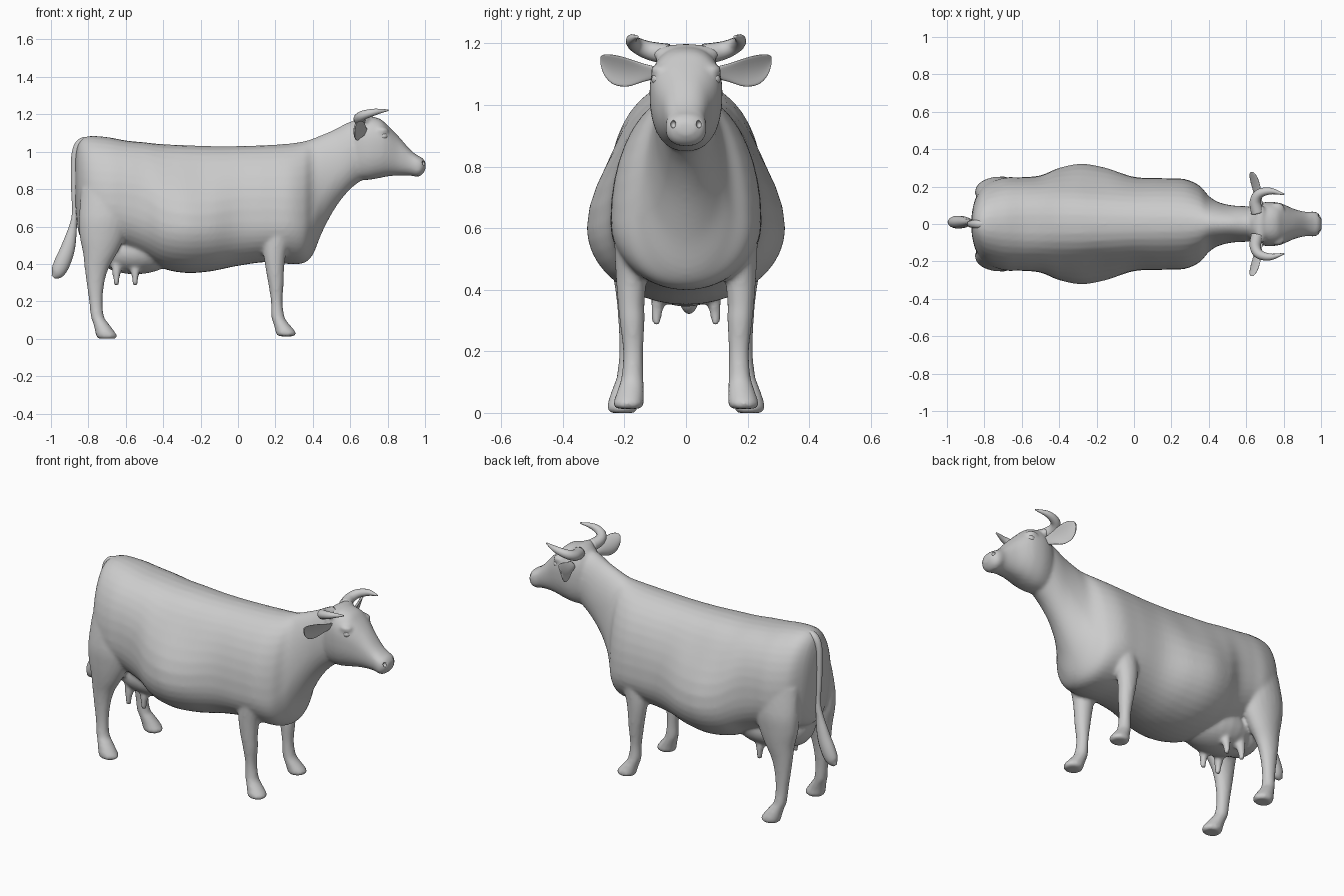
import bpy, bmesh, math
from mathutils import Vector, Matrix


def smooth_stations(rows, steps):
    """Catmull-Rom interpolation through rows of numbers."""
    out = []
    for i in range(len(rows) - 1):
        a, b, c, d = (rows[max(i - 1, 0)], rows[i], rows[i + 1], rows[min(i + 2, len(rows) - 1)])
        for k in range(steps):
            t = k / steps
            out.append([0.5 * (2 * q + (r - p) * t + (2 * p - 5 * q + 4 * r - s) * t * t
                               + (3 * q - p - 3 * r + s) * t ** 3)
                        for p, q, r, s in zip(a, b, c, d)])
    out.append(list(rows[-1]))
    return out


def loft(bm, rings):
    """Skin a list of point rings and cap both ends."""
    vr = [[bm.verts.new(p) for p in ring] for ring in rings]
    n = len(vr[0])
    for a, b in zip(vr, vr[1:]):
        for i in range(n):
            bm.faces.new((a[i], a[(i + 1) % n], b[(i + 1) % n], b[i]))
    bm.faces.new(vr[0][::-1])
    bm.faces.new(vr[-1])


def angles(n):
    return [2 * math.pi * i / n for i in range(n)]


def sup(v, n):
    return math.copysign(abs(v) ** (2 / n), v)


def torso_ring(x, top, bottom, w, mid, n):
    """Superellipse section; the flanks above the belly are hollowed."""
    hollow = 0.15 * math.exp(-((x + 0.24) / 0.22) ** 2)
    ring = []
    for a in angles(40):
        s, c = math.sin(a), math.cos(a)
        h = top - mid if s > 0 else mid - bottom
        k = 1 - hollow * math.sin(2 * a) ** 2 if s > 0 else 1
        ring.append((x, k * w * sup(c, n), mid + h * sup(s, n)))
    return ring


def limb_ring(x, y, z, rx, ry):
    return [(x + rx * math.cos(a), y + ry * math.sin(a), z) for a in angles(24)]


def ear_ring(y, x, z, h, t):
    return [(x + t * math.sin(a) + 0.3 * h * (math.cos(a) ** 2 - 0.5) + 0.4 * h * math.cos(a),
             y, z + h * math.cos(a)) for a in angles(20)]


def tube(bm, path, steps=6, sides=14):
    """Round tube along rows of x, y, z, radius."""
    rows = smooth_stations(path, steps)
    pts = [Vector(r[:3]) for r in rows]
    side, rings = None, []
    for i, p in enumerate(pts):
        t = (pts[min(i + 1, len(pts) - 1)] - pts[max(i - 1, 0)]).normalized()
        if side is None:
            side = t.orthogonal().normalized()
        side = (side - t * side.dot(t)).normalized()
        up = t.cross(side)
        rings.append([p + rows[i][3] * (side * math.cos(a) + up * math.sin(a)) for a in angles(sides)])
    loft(bm, rings)


def ellipsoid(bm, centre, radii):
    m = Matrix.Translation(centre) @ Matrix.Diagonal((*radii, 1))
    bmesh.ops.create_uvsphere(bm, u_segments=24, v_segments=16, radius=1, matrix=m)


def flip(rows, s, axis=1):
    return [[v * s if i == axis else v for i, v in enumerate(r)] for r in rows]


def finish(name, bm):
    bmesh.ops.recalc_face_normals(bm, faces=bm.faces)
    me = bpy.data.meshes.new(name)
    bm.to_mesh(me)
    bm.free()
    for p in me.polygons:
        p.use_smooth = True
    ob = bpy.data.objects.new(name, me)
    bpy.context.collection.objects.link(ob)
    return ob


# Torso and neck: x, top, bottom, half width, height of widest point, squareness
TORSO = [
    (-0.868, 0.98, 0.70, 0.05, 0.86, 2), (-0.85, 1.05, 0.56, 0.13, 0.78, 2.1),
    (-0.80, 1.083, 0.52, 0.207, 0.74, 2.1), (-0.70, 1.078, 0.49, 0.247, 0.72, 2.15),
    (-0.60, 1.06, 0.47, 0.25, 0.71, 2.3), (-0.50, 1.05, 0.43, 0.26, 0.68, 2.3),
    (-0.40, 1.04, 0.375, 0.30, 0.62, 2.1), (-0.28, 1.035, 0.352, 0.322, 0.60, 2),
    (-0.15, 1.03, 0.36, 0.30, 0.60, 2), (0, 1.03, 0.39, 0.252, 0.62, 2.1),
    (0.15, 1.035, 0.41, 0.245, 0.62, 2.1), (0.27, 1.043, 0.40, 0.24, 0.62, 2.05),
    (0.35, 1.055, 0.405, 0.205, 0.61, 2.05), (0.40, 1.07, 0.45, 0.15, 0.66, 2),
    (0.45, 1.09, 0.57, 0.118, 0.78, 2), (0.52, 1.12, 0.70, 0.10, 0.88, 2),
    (0.60, 1.16, 0.80, 0.095, 0.96, 2.1), (0.68, 1.17, 0.86, 0.09, 1.02, 2.1)]
HEAD = [
    (0.60, 1.13, 0.86, 0.07, 1.0, 2.2), (0.64, 1.185, 0.85, 0.10, 1.03, 2.3),
    (0.70, 1.19, 0.85, 0.117, 1.04, 2.4), (0.76, 1.175, 0.86, 0.116, 1.04, 2.4),
    (0.80, 1.14, 0.868, 0.105, 1.03, 2.4), (0.86, 1.08, 0.873, 0.079, 0.98, 2.3),
    (0.92, 1.012, 0.872, 0.065, 0.945, 2.3), (0.96, 0.98, 0.866, 0.067, 0.925, 2.4),
    (0.985, 0.967, 0.878, 0.057, 0.925, 2.4), (1.003, 0.945, 0.905, 0.03, 0.925, 2)]
# Legs: x, y, z, radius in x, radius in y
HIND_LEG = [
    (-0.70, 0.15, 0.80, 0.14, 0.08), (-0.715, 0.17, 0.65, 0.135, 0.082),
    (-0.725, 0.172, 0.55, 0.122, 0.077), (-0.737, 0.177, 0.46, 0.092, 0.062),
    (-0.755, 0.18, 0.38, 0.065, 0.047), (-0.762, 0.182, 0.30, 0.048, 0.038),
    (-0.76, 0.185, 0.20, 0.036, 0.032), (-0.752, 0.19, 0.12, 0.035, 0.035),
    (-0.735, 0.197, 0.085, 0.04, 0.04), (-0.715, 0.205, 0.045, 0.05, 0.046),
    (-0.702, 0.207, 0.015, 0.056, 0.049), (-0.702, 0.207, 0, 0.045, 0.04)]
FRONT_LEG = [
    (0.23, 0.14, 0.72, 0.12, 0.09), (0.215, 0.155, 0.58, 0.09, 0.078),
    (0.197, 0.175, 0.46, 0.062, 0.054), (0.198, 0.178, 0.36, 0.048, 0.044),
    (0.203, 0.175, 0.30, 0.042, 0.041), (0.207, 0.172, 0.20, 0.031, 0.033),
    (0.213, 0.174, 0.12, 0.035, 0.036), (0.228, 0.178, 0.085, 0.04, 0.041),
    (0.248, 0.184, 0.05, 0.05, 0.047), (0.257, 0.187, 0.028, 0.054, 0.05),
    (0.257, 0.187, 0.013, 0.043, 0.04)]

# Body: torso, head, legs and udder fused into one smooth skin
bm = bmesh.new()
for rows in (TORSO, HEAD):
    loft(bm, [torso_ring(*r) for r in smooth_stations(rows, 5)])
for s in (1, -1):
    for leg in (HIND_LEG, FRONT_LEG):
        loft(bm, [limb_ring(*r) for r in smooth_stations(flip(leg, s), 4)])
    ellipsoid(bm, (0.765, s * 0.085, 1.112), (0.04, 0.03, 0.022))
    for x in (-0.65, -0.55):
        tube(bm, [(x, s * 0.08, 0.42, 0.03), (x, s * 0.09, 0.36, 0.024),
                  (x, s * 0.095, 0.32, 0.017), (x, s * 0.096, 0.285, 0.014)])
ellipsoid(bm, (-0.55, 0, 0.465), (0.22, 0.15, 0.12))
ellipsoid(bm, (-0.72, 0, 0.50), (0.10, 0.13, 0.12))
ellipsoid(bm, (0.675, 0, 1.165), (0.035, 0.11, 0.034))
body = finish("body", bm)
mod = body.modifiers.new("fuse", 'REMESH')
mod.mode = 'VOXEL'
mod.voxel_size = 0.01
mod.use_smooth_shade = True
mod = body.modifiers.new("soften", 'SMOOTH')
mod.factor = 0.5
mod.iterations = 5

# Nostrils, cut into the muzzle
bm = bmesh.new()
for s in (1, -1):
    ellipsoid(bm, (0.993, s * 0.042, 0.938), (0.016, 0.009, 0.012))
cutter = finish("nostril_cutter", bm)
cutter.hide_render = True
cutter.hide_set(True)
mod = body.modifiers.new("nostrils", 'BOOLEAN')
mod.operation = 'DIFFERENCE'
mod.object = cutter

# Horns, ears and eyes
HORN = [(0.66, 0.06, 1.165, 0.034), (0.648, 0.12, 1.177, 0.03), (0.67, 0.162, 1.195, 0.025),
        (0.73, 0.176, 1.212, 0.018), (0.803, 0.158, 1.222, 0.004)]
EAR = [(0.10, 0.675, 1.105, 0.02, 0.014), (0.14, 0.665, 1.105, 0.03, 0.011),
       (0.19, 0.652, 1.106, 0.046, 0.008), (0.235, 0.64, 1.115, 0.048, 0.007),
       (0.265, 0.632, 1.13, 0.034, 0.006), (0.278, 0.63, 1.145, 0.012, 0.004)]
for s, label in ((1, "left"), (-1, "right")):
    bm = bmesh.new()
    tube(bm, flip(HORN, s))
    finish(label + "_horn", bm)
    bm = bmesh.new()
    loft(bm, [ear_ring(*r) for r in smooth_stations(flip(EAR, s, 0), 5)])
    finish(label + "_ear", bm)
    bm = bmesh.new()
    ellipsoid(bm, (0.778, s * 0.09, 1.083), (0.022, 0.022, 0.02))
    finish(label + "_eye", bm)

# Tail with its tuft
bm = bmesh.new()
tube(bm, [(-0.77, 0, 1.05, 0.022), (-0.835, 0, 1.05, 0.024), (-0.872, 0, 0.98, 0.019),
          (-0.877, 0.004, 0.80, 0.015), (-0.875, 0.01, 0.65, 0.015), (-0.905, 0.01, 0.50, 0.036),
          (-0.938, 0.01, 0.41, 0.043), (-0.965, 0.01, 0.355, 0.036), (-0.988, 0.01, 0.33, 0.012)])
for v in bm.verts:
    if v.co.z < 0.6:
        v.co.y = 0.01 + (v.co.y - 0.01) * 0.8
finish("tail", bm)
